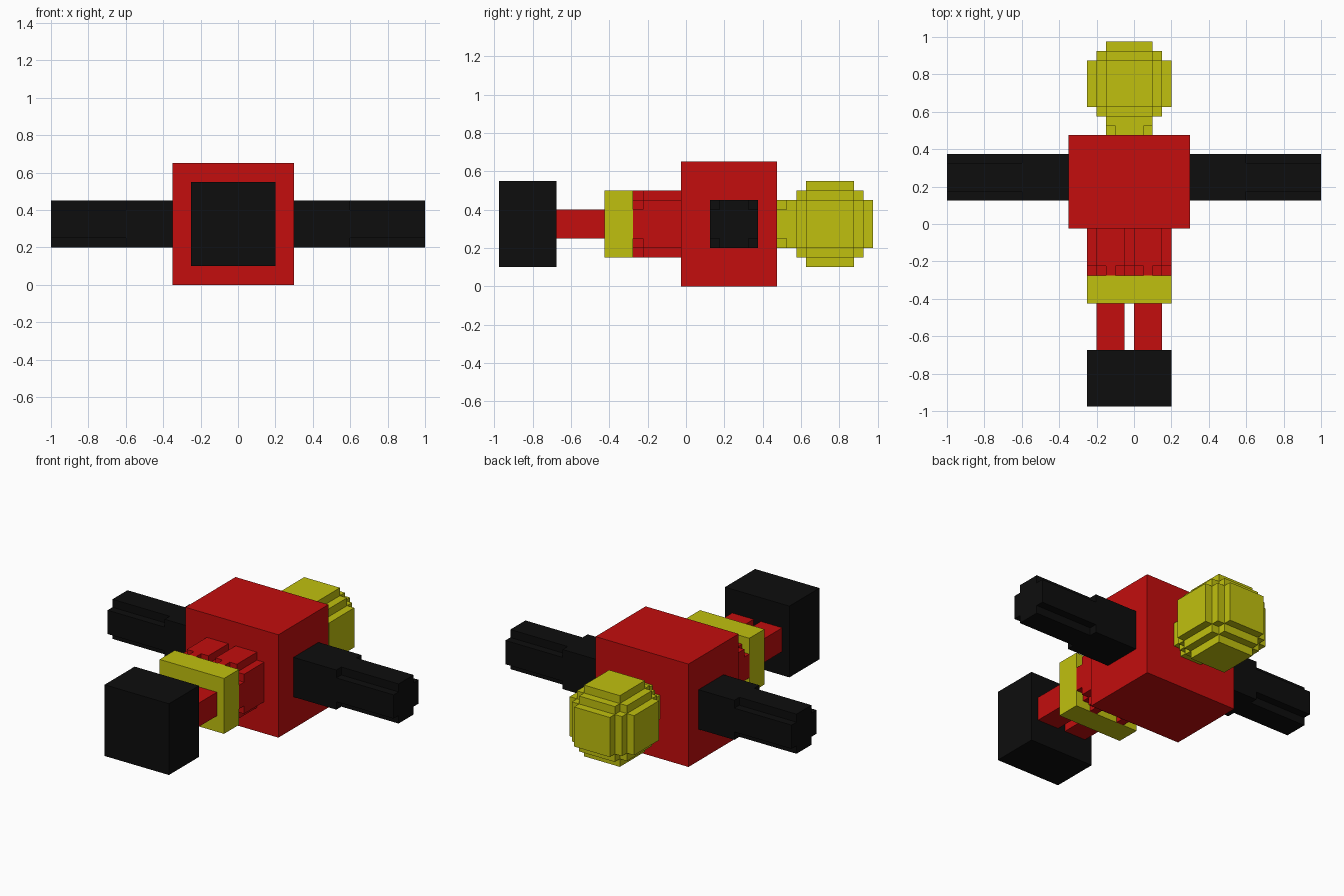
import bpy, bmesh, math
from mathutils import Vector

if "Cube" in bpy.data.objects:
    bpy.data.objects.remove(bpy.data.objects["Cube"])

S = 0.05                              # edge of one block
ORIGIN = Vector((-1.0, -0.975, 0.0))  # corner of the block grid


def material(name, rgb):
    m = bpy.data.materials.new(name)
    m.diffuse_color = (*rgb, 1)
    m.use_nodes = True
    m.node_tree.nodes["Principled BSDF"].inputs["Base Color"].default_value = m.diffuse_color
    return m


RED = material("red", (0.546, 0.004, 0.004))
YELLOW = material("yellow", (0.53, 0.53, 0.0045))
BLACK = material("black", (0.004, 0.004, 0.004))

# The four corners of a block face, for each axis and side
AXES = [Vector((1, 0, 0)), Vector((0, 1, 0)), Vector((0, 0, 1))]


def blocks(name, mat, *boxes):
    """Join boxes ((x0, x1), (y0, y1), (z0, z1)) in block units into one outer shell."""
    cells = {(x, y, z) for bx, by, bz in boxes
             for x in range(*bx) for y in range(*by) for z in range(*bz)}
    bm = bmesh.new()
    for c in cells:
        for a in range(3):
            u, v = AXES[(a + 1) % 3], AXES[(a + 2) % 3]
            for side in (0, 1):
                step = AXES[a] * (1 if side else -1)
                if tuple(int(n) for n in Vector(c) + step) in cells:
                    continue
                p = Vector(c) + AXES[a] * side
                quad = [p, p + u, p + u + v, p + v]
                if not side:
                    quad.reverse()
                bm.faces.new([bm.verts.new(ORIGIN + q * S) for q in quad])
    bmesh.ops.remove_doubles(bm, verts=bm.verts, dist=S * 0.01)
    bmesh.ops.dissolve_limit(bm, angle_limit=math.radians(1),
                             verts=bm.verts, edges=bm.edges)
    me = bpy.data.meshes.new(name)
    bm.to_mesh(me)
    bm.free()
    me.materials.append(mat)
    ob = bpy.data.objects.new(name, me)
    bpy.context.collection.objects.link(ob)
    return ob


# Torso, foot block and waistband
blocks("torso", RED, ((13, 26), (19, 29), (0, 13)))
blocks("foot_block", BLACK, ((15, 24), (0, 6), (2, 11)))
blocks("leg_band", YELLOW, ((15, 24), (11, 14), (3, 10)))

# Lower legs
for side, x in (("left", 16), ("right", 20)):
    blocks(f"{side}_lower_leg", RED, ((x, x + 3), (6, 11), (5, 8)))

# Rounded thighs, tapering where they meet the band
thigh = []
for x in (15, 19):
    thigh += [((x, x + 5), (15, 19), (4, 9)),
              ((x + 1, x + 4), (15, 19), (3, 10)),
              ((x, x + 5), (14, 15), (5, 8)),
              ((x + 1, x + 4), (14, 15), (4, 9)),
              ((x + 2, x + 3), (14, 15), (3, 10))]
blocks("thighs", RED, *thigh)

# Arms: square sleeve, then a rod with notched corners
for side, sleeve, rod in (("left", (8, 13), (0, 8)), ("right", (26, 32), (32, 40))):
    blocks(f"{side}_arm", BLACK,
           (sleeve, (22, 27), (4, 9)),
           (rod, (22, 27), (5, 8)),
           (rod, (23, 26), (4, 9)))

# Neck
blocks("neck", YELLOW,
       ((17, 22), (29, 30), (5, 8)),
       ((18, 21), (29, 30), (4, 9)))

# Head: stepped ball made of long and wide boxes along each axis
head = []
for a in range(3):
    for base, special in ((2, 4), (3, 2)):
        half = [base] * 3
        half[a] = special
        head.append(tuple((c - h, c + h + 1) for c, h in zip((19, 34, 6), half)))
blocks("head", YELLOW, *head)
